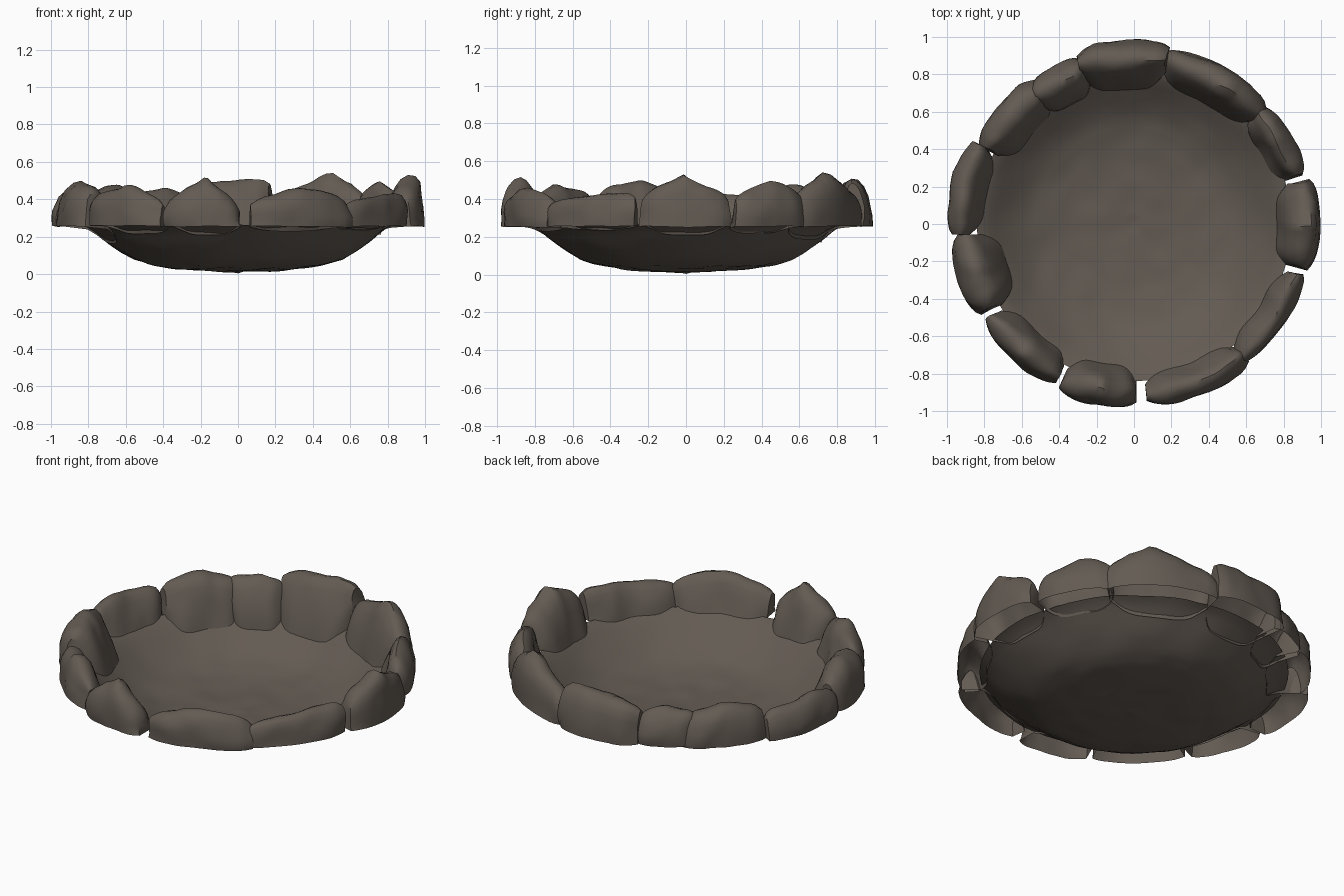
import bpy, bmesh, math
from mathutils import Vector, noise

if "Cube" in bpy.data.objects:
    bpy.data.objects.remove(bpy.data.objects["Cube"])

stone = bpy.data.materials.new("dark brown stone")
stone.diffuse_color = (0.125, 0.104, 0.086, 1)
stone.use_nodes = True
stone.node_tree.nodes["Principled BSDF"].inputs["Base Color"].default_value = stone.diffuse_color

def interp(pts, x):
    """Smooth interpolation through (x, y) points."""
    for (x0, y0), (x1, y1) in zip(pts, pts[1:]):
        if x <= x1:
            return y0 + (y1 - y0) * (x - x0) / (x1 - x0)
    return pts[-1][1]

BOWL = [(0, 0.012), (0.2, 0.018), (0.35, 0.03), (0.47, 0.05), (0.56, 0.08),
        (0.64, 0.125), (0.72, 0.185), (0.79, 0.245), (0.84, 0.265)]

def finish(name, bm, angle):
    bmesh.ops.recalc_face_normals(bm, faces=bm.faces)
    me = bpy.data.meshes.new(name)
    bm.to_mesh(me)
    bm.free()
    ob = bpy.data.objects.new(name, me)
    bpy.context.collection.objects.link(ob)
    me.materials.append(stone)
    bpy.ops.object.select_all(action='DESELECT')
    ob.select_set(True)
    bpy.context.view_layer.objects.active = ob
    bpy.ops.object.shade_smooth_by_angle(angle=math.radians(angle))
    return ob

# Basin: one thin sheet, slightly lumpy
bm = bmesh.new()
N, R = 72, 24
centre = bm.verts.new((0, 0, 0.004))
rings = []
for j in range(1, R + 1):
    r = 0.84 * j / R
    ring = []
    for i in range(N):
        a = 2 * math.pi * i / N
        p = Vector((r * math.cos(a), r * math.sin(a), interp(BOWL, r)))
        p.z = max(0.0, p.z + 0.009 * noise.noise(p * 7))
        ring.append(bm.verts.new(p))
    rings.append(ring)
for i in range(N):
    k = (i + 1) % N
    bm.faces.new((centre, rings[0][i], rings[0][k]))
    for a, b in zip(rings, rings[1:]):
        bm.faces.new((a[i], b[i], b[k], a[k]))
finish("basin", bm, 60)

# Rim stones: start angle, end angle, inner radius, outer radius, heights at start / middle / end
ROCKS = [
    (-15, 14, 0.76, 0.995, 0.43, 0.54, 0.42),
    (16, 42, 0.77, 0.96, 0.43, 0.49, 0.45),
    (41, 79, 0.74, 0.97, 0.43, 0.54, 0.42),
    (79, 109, 0.72, 0.985, 0.51, 0.50, 0.47),
    (107, 128, 0.72, 0.94, 0.42, 0.46, 0.43),
    (124, 153, 0.72, 0.96, 0.42, 0.48, 0.44),
    (153, 183, 0.80, 0.995, 0.40, 0.44, 0.41),
    (184, 211, 0.71, 0.99, 0.44, 0.49, 0.46),
    (213, 244, 0.77, 0.975, 0.40, 0.49, 0.40),
    (246, 271, 0.76, 0.985, 0.39, 0.535, 0.36),
    (274, 310, 0.79, 0.98, 0.40, 0.46, 0.41),
    (308, 343, 0.80, 0.965, 0.39, 0.43, 0.44),
]
# Cross-section from outside foot over the crest to inside foot: (radial 0=inner 1=outer, height 0..1)
SECTION = [(1.0, 0), (1.0, 0.2), (0.99, 0.42), (0.95, 0.64), (0.87, 0.84), (0.74, 0.97),
           (0.60, 1.0), (0.46, 0.93), (0.33, 0.76), (0.20, 0.50), (0.09, 0.22), (0.0, 0)]
U = 16

for n, (a0, a1, rin, rout, h0, h1, h2) in enumerate(ROCKS):
    bm = bmesh.new()
    rows = []
    for i in range(U + 1):
        u = i / U
        s = abs(2 * u - 1)
        pinch = 1 - 0.5 * s ** 5                     # rounded stone ends
        crest = interp([(0, h0), (0.5 + 0.1 * math.sin(n * 2.4), h1), (1, h2)], u)
        crest -= 0.03 * s ** 8
        a = math.radians(a0 + (a1 - a0) * u)
        row = []
        for t, v in SECTION:
            t = 0.72 + (t - 0.72) * pinch
            r = rin + (rout - rin) * t
            foot = 0.255 if t > 0.55 else interp(BOWL, r) - 0.012
            z = foot + (crest - foot) * v
            p = Vector((r * math.cos(a), r * math.sin(a), z))
            q = p * 5 + Vector((n * 3.7, 0, 0))
            w = noise.noise_vector(q) * 0.022 + noise.noise_vector(q * 2.6) * 0.007
            if v == 0:
                w *= 0.4
            row.append(bm.verts.new(p + w))
        rows.append(row)
    for a, b in zip(rows, rows[1:]):
        for k in range(len(SECTION) - 1):
            bm.faces.new((a[k], b[k], b[k + 1], a[k + 1]))
    # closed ends, open underside
    for row in (rows[0], rows[-1]):
        bm.faces.new(row)
    finish("rim_stone_%02d" % (n + 1), bm, 42)
